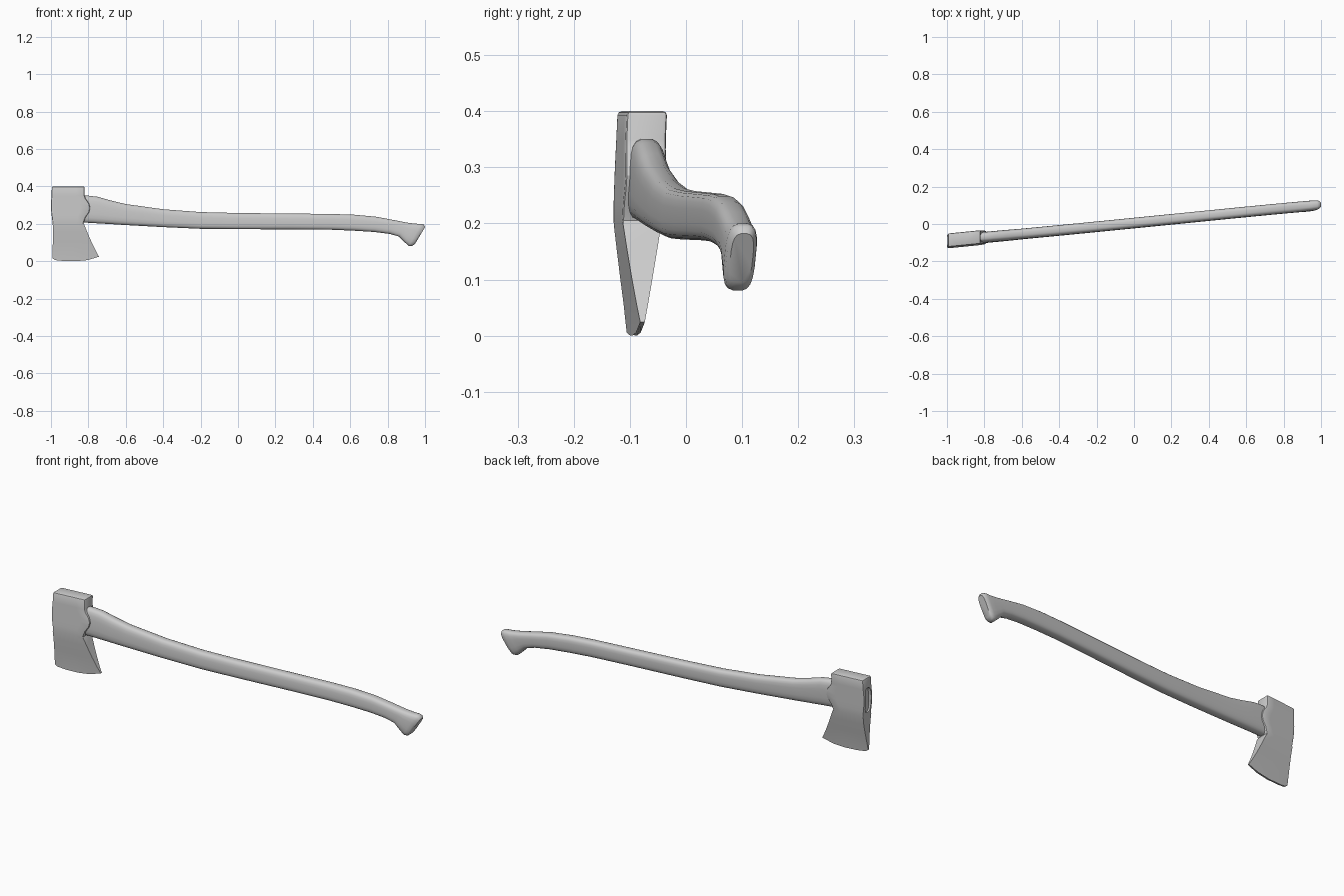
import bpy, bmesh, math

if "Cube" in bpy.data.objects:
    bpy.data.objects.remove(bpy.data.objects["Cube"])

# The axe lies slightly turned and rolled
def place(x, v, z):
    return (x, v + 0.1 * x + 0.0065 + 0.043 * (z - 0.25), z)

def loft(bm, rings):
    rows = [[bm.verts.new(place(*p)) for p in r] for r in rings]
    n = len(rows[0])
    for a, b in zip(rows, rows[1:]):
        for i in range(n):
            j = (i + 1) % n
            bm.faces.new((a[i], a[j], b[j], b[i]))
    bm.faces.new(rows[0][::-1])
    bm.faces.new(rows[-1])
    bmesh.ops.recalc_face_normals(bm, faces=bm.faces[:])

def finish(name, bm):
    me = bpy.data.meshes.new(name)
    bm.to_mesh(me)
    bm.free()
    ob = bpy.data.objects.new(name, me)
    bpy.context.collection.objects.link(ob)
    return ob

def smooth(ob, angle):
    bpy.ops.object.select_all(action='DESELECT')
    ob.select_set(True)
    bpy.context.view_layer.objects.active = ob
    bpy.ops.object.shade_smooth_by_angle(angle=math.radians(angle))

# Rounded-rectangle ring between a top and a bottom point
def ring(xt, zt, xb, zb, half, n=20, power=0.62):
    pts = []
    for i in range(n):
        a = 2 * math.pi * (i + 0.5) / n
        c, s = math.cos(a), math.sin(a)
        v = half * math.copysign(abs(c) ** power, c)
        t = 0.5 + 0.5 * math.copysign(abs(s) ** power, s)
        pts.append((xb + (xt - xb) * t, v, zb + (zt - zb) * t))
    return pts

# Handle: top x, top z, bottom x, bottom z, half width
sections = [
    (-0.985, 0.352, -0.985, 0.212, 0.027), (-0.9, 0.352, -0.9, 0.209, 0.028),
    (-0.8, 0.351, -0.8, 0.205, 0.029), (-0.75, 0.345, -0.75, 0.202, 0.029),
    (-0.68, 0.325, -0.68, 0.198, 0.029), (-0.6, 0.306, -0.6, 0.193, 0.028),
    (-0.4, 0.278, -0.4, 0.182, 0.028), (-0.2, 0.263, -0.2, 0.173, 0.028),
    (0, 0.258, 0, 0.171, 0.028), (0.3, 0.255, 0.3, 0.17, 0.028),
    (0.5, 0.253, 0.5, 0.168, 0.028), (0.62, 0.249, 0.62, 0.163, 0.028),
    (0.74, 0.238, 0.73, 0.156, 0.028), (0.83, 0.221, 0.81, 0.146, 0.028),
    (0.9, 0.207, 0.86, 0.132, 0.028), (0.95, 0.201, 0.892, 0.1, 0.028),
    (0.98, 0.2, 0.913, 0.081, 0.028), (0.995, 0.195, 0.931, 0.08, 0.026),
    (1.0, 0.182, 0.947, 0.094, 0.02),
]
bm = bmesh.new()
loft(bm, [ring(*s) for s in sections])
smooth(finish("handle", bm), 50)

# Axe head: z, left x, right x, half thickness
rows = [
    (0.40, -0.995, -0.82, 0.036), (0.35, -0.997, -0.82, 0.036),
    (0.335, -0.998, -0.815, 0.036), (0.31, -1.0, -0.797, 0.036),
    (0.285, -1.0, -0.79, 0.036), (0.26, -0.998, -0.797, 0.036),
    (0.235, -0.995, -0.815, 0.036), (0.205, -0.991, -0.826, 0.035),
    (0.16, -0.989, -0.808, 0.028), (0.10, -0.99, -0.782, 0.018),
    (0.055, -0.992, -0.76, 0.010), (0.0, -0.993, -0.743, 0.004),
]
cols = [0, 0.06, 0.25, 0.5, 0.75, 1]
edge_lift = [0.016, 0.006, 0.001, 0, 0.006, 0.024]
rings = []
for z, xl, xr, h in rows:
    side = [(xl + (xr - xl) * t, z + (l if z == 0 else 0)) for t, l in zip(cols, edge_lift)]
    rings.append([(x, -h, zz) for x, zz in side] + [(x, h, zz) for x, zz in side[::-1]])
bm = bmesh.new()
loft(bm, rings)
sharp = [e for e in bm.edges if e.calc_face_angle(0) > 0.9
         and all(v.co.z > 0.18 for v in e.verts)]
bmesh.ops.bevel(bm, geom=sharp, offset=0.007, segments=2, profile=0.5, affect='EDGES')
head = finish("axe_head", bm)

# Recessed eye where the handle end shows
bm = bmesh.new()
loft(bm, [ring(x, 0.348, x, 0.216, 0.024) for x in (-1.1, -0.984)])
cutter = finish("eye_cutter", bm)
cutter.hide_render = True
cutter.hide_set(True)
mod = head.modifiers.new("eye", 'BOOLEAN')
mod.operation = 'DIFFERENCE'
mod.object = cutter
smooth(head, 25)
